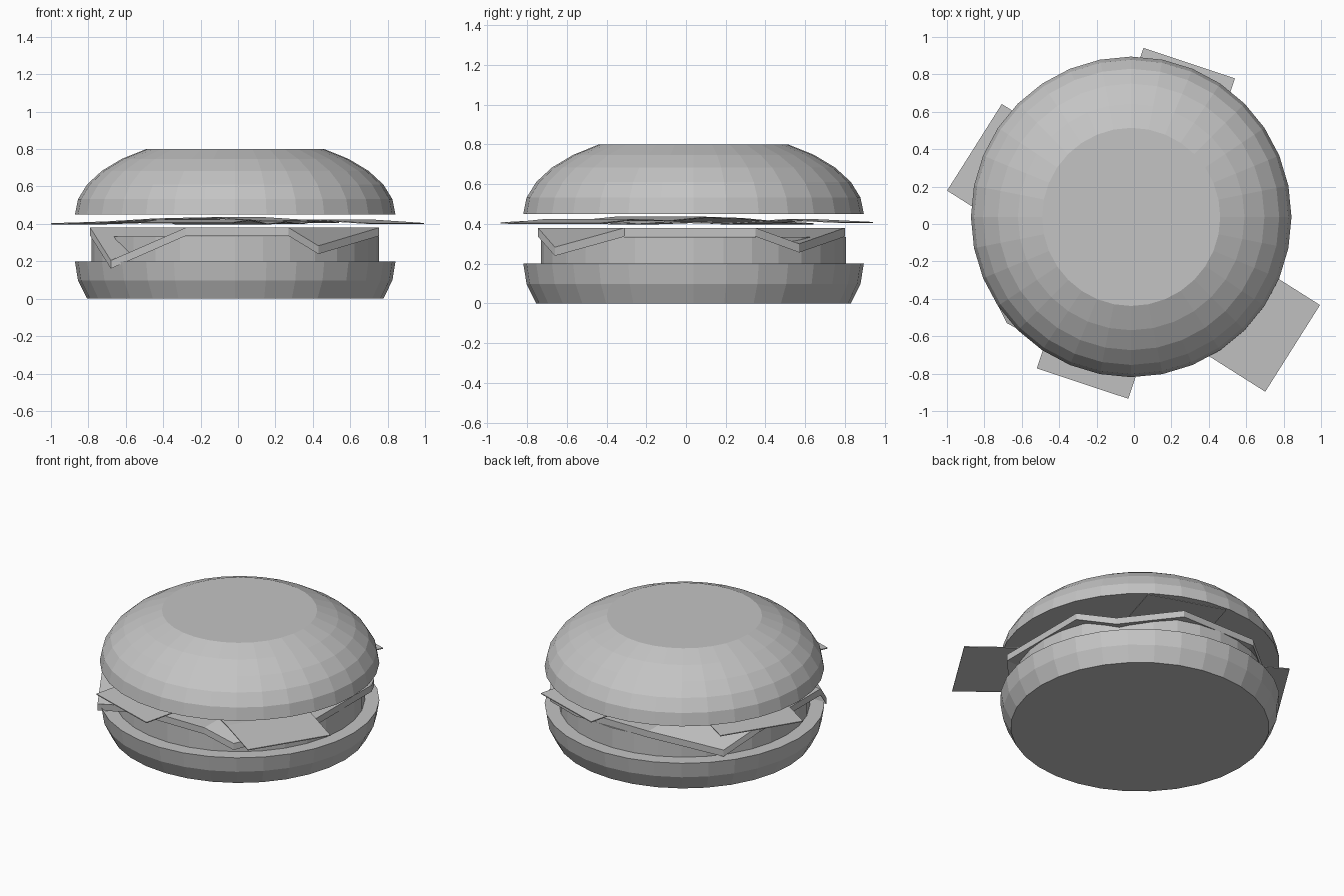
import bpy, bmesh, math
from mathutils import Vector

if "Cube" in bpy.data.objects:
    bpy.data.objects.remove(bpy.data.objects["Cube"])

CX, CY = -0.015, 0.038      # axis of the stack
R = 0.857                   # bun radius
SEG = 32
STEP = math.radians(11.25)

gray = bpy.data.materials.new("plain_gray")
gray.diffuse_color = (0.55, 0.55, 0.55, 1)
gray.use_nodes = True
gray.node_tree.nodes["Principled BSDF"].inputs["Base Color"].default_value = gray.diffuse_color


def finish(name, bm):
    bmesh.ops.recalc_face_normals(bm, faces=bm.faces)
    me = bpy.data.meshes.new(name)
    bm.to_mesh(me)
    bm.free()
    me.materials.append(gray)
    ob = bpy.data.objects.new(name, me)
    bpy.context.collection.objects.link(ob)
    return ob


def lathe(name, profile):
    """Capped solid of revolution from (radius, z) pairs."""
    bm = bmesh.new()
    rings = []
    for r, z in profile:
        rings.append([bm.verts.new((CX + r * math.cos(i * STEP), CY + r * math.sin(i * STEP), z))
                      for i in range(SEG)])
    for a, b in zip(rings, rings[1:]):
        for i in range(SEG):
            j = (i + 1) % SEG
            bm.faces.new((a[i], a[j], b[j], b[i]))
    bm.faces.new(rings[0])
    bm.faces.new(rings[-1])
    return finish(name, bm)


def slab(name, rows, thickness):
    """Closed sheet: grid of top points, with a copy lowered by the thickness."""
    bm = bmesh.new()
    grid = [[bm.verts.new(p) for p in row] for row in rows]
    for a, b in zip(grid, grid[1:]):
        for i in range(len(a) - 1):
            bm.faces.new((a[i], a[i + 1], b[i + 1], b[i]))
    ext = bmesh.ops.extrude_face_region(bm, geom=bm.faces[:], use_keep_orig=True)
    moved = [g for g in ext["geom"] if isinstance(g, bmesh.types.BMVert)]
    bmesh.ops.translate(bm, verts=moved, vec=(0, 0, -thickness))
    return finish(name, bm)


# Buns: slices of flattened spheres
lathe("bottom_bun", [(R * math.cos(k * STEP), 0.2 - 0.523 * math.sin(k * STEP)) for k in (2, 1, 0)])
lathe("top_bun", [(R * math.cos(k * STEP), 0.45 + 0.421 * math.sin(k * STEP)) for k in range(6)])

# Patty
lathe("patty", [(0.768, 0.195), (0.768, 0.333)])

# Cheese: square slice with four drooping corners
T = 0.38
slab("cheese_slice", [
    [(-0.68, -0.53, 0.205), (-0.28, -0.745, T), (0.27, -0.745, T), (0.43, -0.66, 0.283)],
    [(-0.79, -0.31, T), (-0.28, -0.31, T), (0.27, -0.31, T), (0.755, -0.31, T)],
    [(-0.79, 0.35, T), (-0.28, 0.35, T), (0.27, 0.35, T), (0.755, 0.35, T)],
    [(-0.66, 0.54, 0.255), (-0.28, 0.80, T), (0.27, 0.80, T), (0.62, 0.57, 0.30)],
], 0.044)


# Lettuce: two crossing wavy strips
def lettuce(name, start, end, width, heights):
    a, b = Vector(start), Vector(end)
    side = (b - a).normalized().orthogonal() * width / 2
    rows = []
    for i, z in enumerate(heights):
        c = a.lerp(b, i / (len(heights) - 1))
        rows.append([(*(c - side), z), (*(c + side), z)])
    slab(name, rows, 0.006)


lettuce("lettuce_strip_long", (-0.853, 0.41), (0.848, -0.665), 0.548,
        [0.404, 0.413, 0.43, 0.436, 0.418, 0.424, 0.405])
lettuce("lettuce_strip_short", (0.295, 0.86), (-0.275, -0.853), 0.516,
        [0.410, 0.424, 0.405, 0.412, 0.402, 0.424, 0.408])
